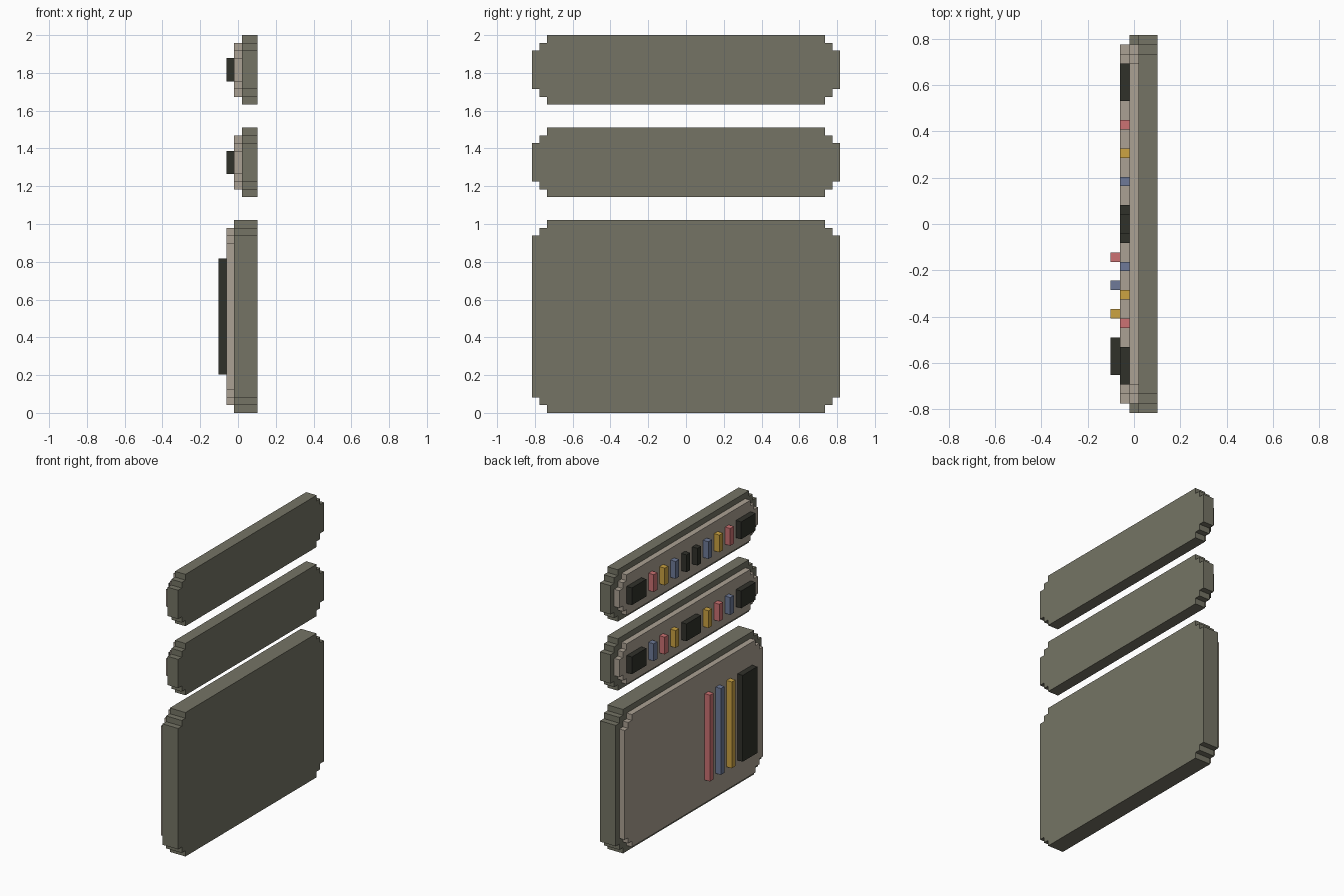
import bpy
import bmesh

if "Cube" in bpy.data.objects:
    bpy.data.objects.remove(bpy.data.objects["Cube"])

U = 2 / 49  # one voxel step


def material(name, rgb):
    m = bpy.data.materials.new(name)
    lin = [((c / 255 + 0.055) / 1.055) ** 2.4 for c in rgb]
    m.diffuse_color = (*lin, 1)
    m.use_nodes = True
    m.node_tree.nodes["Principled BSDF"].inputs["Base Color"].default_value = m.diffuse_color
    return m


CASE = material("olive_grey", (117, 116, 101))
PANEL = material("warm_beige", (171, 161, 147))
MATS = {
    "black": material("near_black", (48, 49, 42)),
    "red": material("dusty_red", (204, 114, 115)),
    "yellow": material("mustard", (204, 163, 66)),
    "blue": material("slate_blue", (110, 122, 152)),
}


def extrude(name, outline, x0, x1, mat):
    """Extrude a (y, z) outline along x; all values in voxel steps."""
    bm = bmesh.new()
    face = bm.faces.new([bm.verts.new((x0 * U, y * U, z * U)) for y, z in outline])
    ext = bmesh.ops.extrude_face_region(bm, geom=[face])
    moved = [v for v in ext["geom"] if isinstance(v, bmesh.types.BMVert)]
    bmesh.ops.translate(bm, verts=moved, vec=((x1 - x0) * U, 0, 0))
    bmesh.ops.recalc_face_normals(bm, faces=bm.faces)
    me = bpy.data.meshes.new(name)
    bm.to_mesh(me)
    bm.free()
    me.materials.append(mat)
    ob = bpy.data.objects.new(name, me)
    bpy.context.collection.objects.link(ob)
    return ob


def stepped(half, z0, z1):
    """Rectangle whose corners are cut in two one-voxel steps."""
    corner = [(half, 2), (half - 1, 2), (half - 1, 1), (half - 2, 1), (half - 2, 0)]
    return ([(y, z1 - d) for y, d in corner]
            + [(-y, z1 - d) for y, d in reversed(corner)]
            + [(-y, z0 + d) for y, d in corner]
            + [(y, z0 + d) for y, d in reversed(corner)])


def unit(name, z0, z1, front, strips, s0, s1):
    """Case slab, raised panel and coloured strips; front = x of slab front."""
    extrude(name + "_case", stepped(20, z0, z1), front, 2.5, CASE)
    extrude(name + "_panel", stepped(19, z0 + 1, z1 - 1), front - 1, front, PANEL)
    for i, (y, w, colour) in enumerate(strips):
        box = [(y, s0), (y + w, s0), (y + w, s1), (y, s1)]
        extrude(f"{name}_{colour}_strip_{i}", box, front - 2, front - 1, MATS[colour])


def mirrored(strips):
    return strips + [(-y - w, w, c) for y, w, c in strips]


# Upper bar: two separate black centre strips
unit("upper_bar", 40, 49, 0.5, mirrored(
    [(13, 4, "black"), (10, 1, "red"), (7, 1, "yellow"),
     (4, 1, "blue"), (1, 1, "black")]), 43, 46)

# Middle bar: one wide black centre block
unit("middle_bar", 28, 37, 0.5, mirrored(
    [(13, 4, "black"), (10, 1, "blue"), (7, 1, "red"),
     (4, 1, "yellow")]) + [(-2, 4, "black")], 31, 34)

# Large lower board: tall strips on one side
unit("lower_board", 0, 25, -0.5,
     [(-4, 1, "red"), (-7, 1, "blue"), (-10, 1, "yellow"), (-16, 4, "black")], 5, 20)
